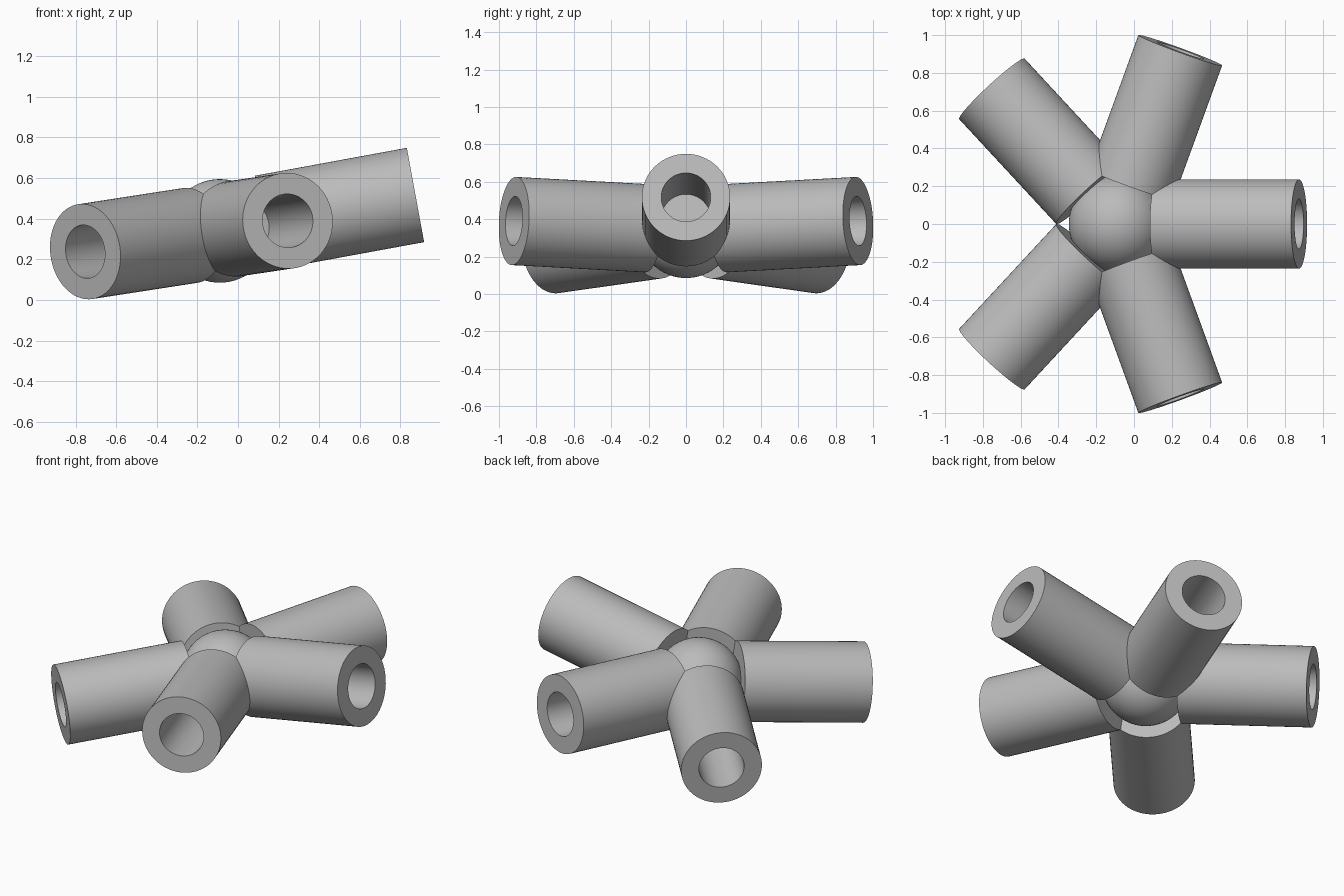
import bpy
import bmesh
import math
from mathutils import Matrix, Vector

cube = bpy.data.objects.get("Cube")
if cube:
    bpy.data.objects.remove(cube, do_unlink=True)

HUB = Vector((-0.09, 0, 0.34))
HUB_RADIUS = 0.255

grey = bpy.data.materials.new("mid grey")
grey.use_nodes = True
colour = (0.5, 0.5, 0.5, 1)
grey.diffuse_color = colour
grey.node_tree.nodes["Principled BSDF"].inputs["Base Color"].default_value = colour


def finish(bm, name):
    """Turn the bmesh into a smooth object with sharp rims."""
    bmesh.ops.recalc_face_normals(bm, faces=bm.faces[:])
    for face in bm.faces:
        face.smooth = True
    mesh = bpy.data.meshes.new(name)
    bm.to_mesh(mesh)
    bm.free()
    mesh.set_sharp_from_angle(angle=math.radians(30))
    mesh.materials.append(grey)
    obj = bpy.data.objects.new(name, mesh)
    bpy.context.collection.objects.link(obj)
    return obj


def socket(name, direction):
    """Blind-bored tube, turned around z and aimed away from the hub."""
    start, floor, end = 0.22, 0.35, 0.98
    outer, bore = 0.236, 0.132
    profile = [(0, floor), (bore, floor), (bore, end),
               (outer, end), (outer, start), (0, start)]
    bm = bmesh.new()
    verts = [bm.verts.new((r, 0, d)) for r, d in profile]
    edges = [bm.edges.new(pair) for pair in zip(verts, verts[1:])]
    bmesh.ops.spin(bm, geom=verts + edges, cent=(0, 0, 0), axis=(0, 0, 1),
                   angle=math.tau, steps=64)
    bmesh.ops.remove_doubles(bm, verts=bm.verts[:], dist=0.0001)
    aim = Vector(direction).to_track_quat("Z", "Y").to_matrix().to_4x4()
    bm.transform(Matrix.Translation(HUB) @ aim)
    finish(bm, name)


# Central ball
ball = bmesh.new()
bmesh.ops.create_uvsphere(ball, u_segments=64, v_segments=32, radius=HUB_RADIUS,
                          matrix=Matrix.Translation(HUB))
finish(ball, "hub_ball")

# One upward socket and two mirrored pairs
socket("end_socket", (0.965, 0, 0.177))
for side, sign in (("left", 1), ("right", -1)):
    # The pairs mirror across the y = 0 plane
    label = "back" if sign > 0 else "front"
    socket(label + "_side_socket", (0.335, sign * 0.92, 0.05))
    socket(label + "_low_socket", (-0.662, sign * 0.715, -0.102))
